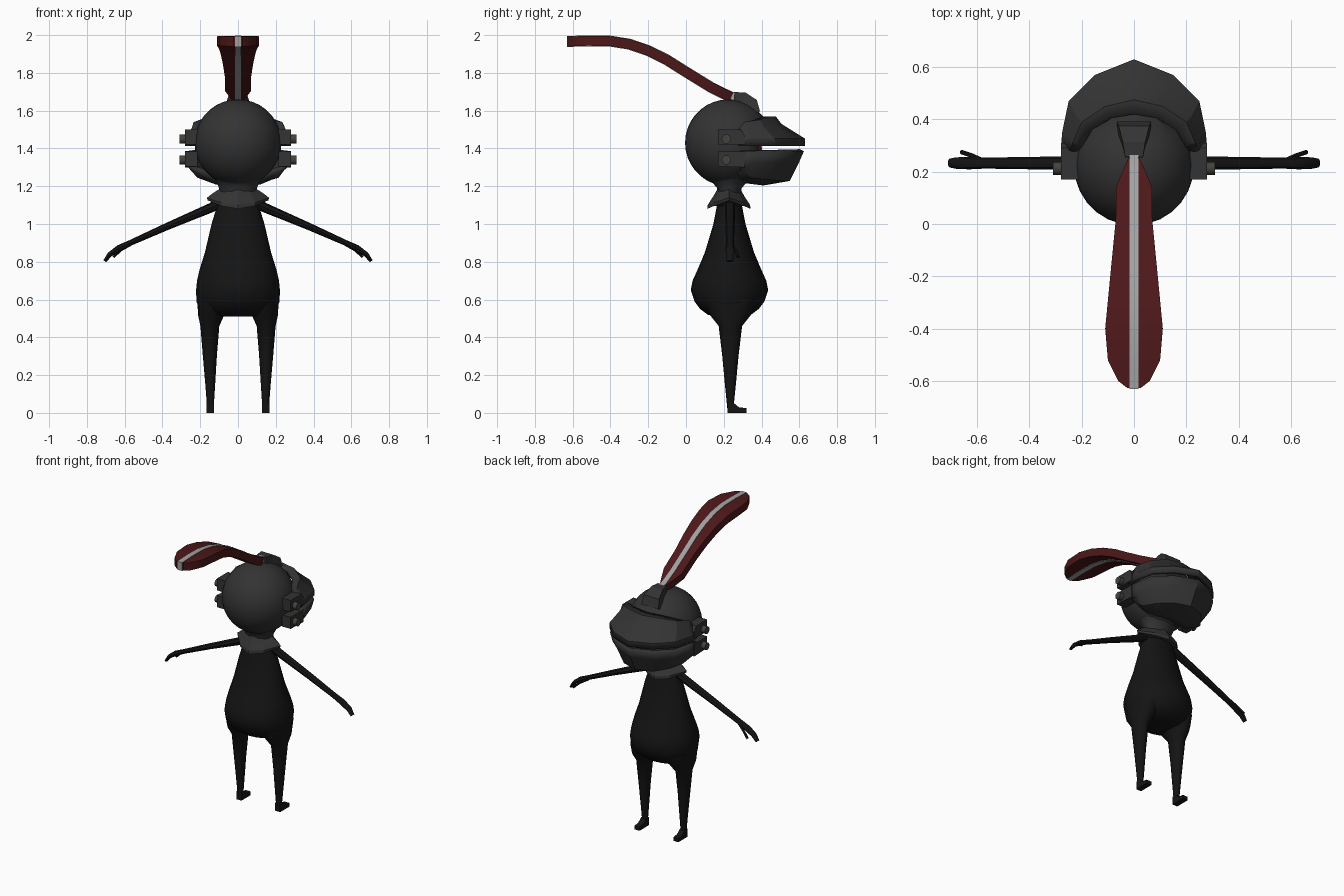
import bpy, bmesh, math
from mathutils import Vector as V

if "Cube" in bpy.data.objects:
    bpy.data.objects.remove(bpy.data.objects["Cube"])

def material(name, r, g, b):
    m = bpy.data.materials.new(name)
    m.diffuse_color = (r, g, b, 1)
    m.use_nodes = True
    m.node_tree.nodes["Principled BSDF"].inputs["Base Color"].default_value = m.diffuse_color
    return m

STEEL = material("dark_steel", .033, .033, .033)
CLOTH = material("black_cloth", .007, .007, .007)
RED = material("dark_red", .075, .009, .010)
QUILL = material("pale_quill", .36, .36, .36)
BOLT = material("bolt_metal", .06, .055, .045)

def finish(name, bm, mat, smooth=None, recalc=True):
    if recalc:
        bmesh.ops.recalc_face_normals(bm, faces=bm.faces[:])
    me = bpy.data.meshes.new(name)
    bm.to_mesh(me)
    bm.free()
    ob = bpy.data.objects.new(name, me)
    bpy.context.collection.objects.link(ob)
    me.materials.append(mat)
    if smooth:
        bpy.ops.object.select_all(action='DESELECT')
        ob.select_set(True)
        bpy.context.view_layer.objects.active = ob
        bpy.ops.object.shade_smooth_by_angle(angle=math.radians(smooth))
    return ob

def skin(bm, rings, closed=True):
    """Joins successive rows of points with quads."""
    rows = [[bm.verts.new(p) for p in r] for r in rings]
    n = len(rows[0])
    for a, b in zip(rows, rows[1:]):
        for i in range(n if closed else n - 1):
            j = (i + 1) % n
            bm.faces.new((a[i], a[j], b[j], b[i]))
    if closed:
        bm.faces.new(rows[0])
        bm.faces.new(rows[-1])

def loft(name, stations, side, seg, mat, smooth=None):
    """Tube through (point, half width along side, half depth); seg 4 is a box section."""
    pts = [V(s[0]) for s in stations]
    side = V(side)
    off, k = (math.pi / 4, math.sqrt(2)) if seg == 4 else (0, 1)
    rings = []
    for i, (p, (_, a, b)) in enumerate(zip(pts, stations)):
        t = pts[min(i + 1, len(pts) - 1)] - pts[max(i - 1, 0)]
        up = t.cross(side).normalized()
        angles = [off + 2 * math.pi * j / seg for j in range(seg)]
        rings.append([p + side * a * k * math.cos(w) + up * b * k * math.sin(w) for w in angles])
    bm = bmesh.new()
    skin(bm, rings)
    return finish(name, bm, mat, smooth)

def slab(name, profile, x0, x1, mat):
    """Side (y, z) profile extruded along x."""
    bm = bmesh.new()
    skin(bm, [[(x, y, z) for y, z in profile] for x in (x0, x1)])
    return finish(name, bm, mat)

def shell(name, half_rows, mat):
    """Symmetric plate from rows of right-half points, thickened inward."""
    rows = [[(-x, y, z) for x, y, z in r] + [(x, y, z) for x, y, z in r[-2::-1]] for r in half_rows]
    bm = bmesh.new()
    skin(bm, rows, closed=False)
    ob = finish(name, bm, mat, 25, recalc=False)
    m = ob.modifiers.new("thickness", 'SOLIDIFY')
    m.thickness, m.offset = .025, -1
    return ob

X, Y = (1, 0, 0), (0, 1, 0)
CY = .23

# Head: sphere with a flattened face hidden behind the visor
bm = bmesh.new()
bmesh.ops.create_uvsphere(bm, u_segments=28, v_segments=18, radius=.23)
for v in bm.verts:
    v.co += V((0, .225, 1.43))
    if 1.25 < v.co.z < 1.54:
        v.co.y = min(v.co.y, .38)
finish("head", bm, STEEL, 40)

# Neck and pointed collar
loft("neck", [((0, CY, z), a, b) for z, a, b in
     ((1.12, .09, .06), (1.19, .1, .065), (1.225, .115, .095), (1.27, .15, .14))], X, 16, STEEL, 40)
corners = [(.165, 0, 1.125), (.09, .08, 1.095), (0, .115, 1.08), (-.09, .08, 1.095),
           (-.165, 0, 1.125), (-.09, -.08, 1.095), (0, -.115, 1.08), (.09, -.08, 1.095)]
bm = bmesh.new()
skin(bm, [[(x * f, CY - .003 + y * g, z + (1.19 - z) * h) for x, y, z in corners]
          for f, g, h in ((.55, .5, 1), (.8, .72, .6), (1, .97, .2), (.97, 1, 0))])
finish("collar", bm, STEEL)

# Pear-shaped body
loft("body", [((0, CY, z), a, b) for z, a, b in
     ((1.13, .10, .06), (1.0, .14, .085), (.85, .175, .13), (.76, .203, .168), (.70, .217, .195),
      (.65, .222, .205), (.59, .22, .185), (.55, .205, .155), (.52, .165, .115), (.51, .10, .07))],
     X, 20, CLOTH, 50)

for s, tag in ((-1, "left"), (1, "right")):
    # Tapered leg and small foot
    loft(tag + "_leg", [((s * x, .235, z), a, b) for z, x, a, b in
         ((.60, .13, .085, .14), (.52, .142, .07, .11), (.46, .149, .05, .062), (.3, .149, .037, .043),
          (.15, .147, .026, .029), (.02, .146, .017, .016))], X, 12, CLOTH, 50)
    slab(tag + "_foot", [(.22, 0), (.32, 0), (.32, .025), (.28, .03), (.25, .055), (.22, .055)],
         s * .128, s * .166, CLOTH)

    # Arm with bent fingers and a thumb
    loft(tag + "_arm", [((s * x, .233, z), a, b) for x, z, a, b in
         ((.08, 1.115, .028, .028), (.15, 1.083, .027, .025), (.38, .985, .024, .019), (.57, .90, .021, .015),
          (.63, .872, .024, .017), (.68, .838, .022, .013), (.705, .803, .017, .009))],
         Y, 8, CLOTH, 40)
    loft(tag + "_thumb", [((s * x, y, z), .009, .008) for x, y, z in
         ((.57, .24, .89), (.62, .262, .862), (.66, .275, .825))], Y, 6, CLOTH, 40)

    # Visor hinge plates and bolts
    slab(tag + "_upper_hinge", [(.17, 1.42), (.17, 1.50), (.29, 1.50), (.31, 1.47), (.31, 1.42)],
         s * .215, s * .28, STEEL)
    slab(tag + "_lower_hinge", [(.17, 1.305), (.17, 1.385), (.31, 1.385), (.31, 1.30)],
         s * .215, s * .28, STEEL)
    for z, level in ((1.45, "upper"), (1.34, "lower")):
        loft(f"{tag}_{level}_bolt", [((s * x, .213, z), .025, .025) for x in (.26, .31)], Y, 10, BOLT, 40)

    # Eye behind the slit
    bm = bmesh.new()
    bmesh.ops.create_uvsphere(bm, u_segments=12, v_segments=8, radius=.03)
    bmesh.ops.translate(bm, verts=bm.verts[:], vec=(s * .09, .372, 1.40))
    finish(tag + "_eye", bm, RED, 60)

# Upper visor: raised brow rim sloping to a pointed lip
lip = [(.28, .28), (.275, .35), (.25, .47), (.15, .57), (0, .63)]
shell("upper_visor", [
    [(.215, .27, 1.49), (.195, .30, 1.52), (.16, .36, 1.55), (.09, .405, 1.57), (0, .42, 1.57)],
    [(.245, .28, 1.505), (.235, .31, 1.54), (.20, .39, 1.552), (.11, .45, 1.57), (0, .475, 1.57)],
    [(.255, .285, 1.495), (.247, .33, 1.50), (.218, .41, 1.515), (.12, .48, 1.53), (0, .505, 1.53)],
    [(x, y, 1.452) for x, y in lip],
    [(x, y, 1.412) for x, y in lip]], STEEL)

# Lower visor: jaw curving under to the neck
shell("lower_visor", [
    [(x, y * .985 + .004, 1.386) for x, y in lip],
    [(.278, .28, 1.315), (.268, .35, 1.32), (.235, .46, 1.325), (.14, .545, 1.33), (0, .60, 1.33)],
    [(.245, .29, 1.285), (.215, .34, 1.245), (.18, .43, 1.235), (.11, .515, 1.228), (0, .55, 1.228)],
    [(.21, .28, 1.28), (.16, .31, 1.235), (.12, .36, 1.21), (.07, .40, 1.205), (0, .415, 1.205)],
    [(.15, .27, 1.265), (.11, .29, 1.235), (.08, .305, 1.222), (.04, .32, 1.215), (0, .325, 1.215)]], STEEL)

# Plume holder on the crown
loft("plume_holder", [((0, y, z), a, b) for y, z, a, b in
     ((.375, 1.59, .065, .018), (.355, 1.64, .058, .026), (.305, 1.67, .043, .028), (.255, 1.672, .034, .026))],
     X, 4, STEEL)

# Plume: red vane with a pale quill through it, as (y, z, half width)
path = [(.24, 1.672, .022), (.20, 1.69, .04), (.13, 1.725, .068), (0, 1.805, .07), (-.1, 1.868, .08),
        (-.2, 1.918, .09), (-.3, 1.952, .10), (-.4, 1.968, .11), (-.52, 1.97, .10), (-.6, 1.967, .06),
        (-.627, 1.966, .025)]
loft("plume_vane", [((0, y, z), w, .026) for y, z, w in path], X, 4, RED, 30)
loft("plume_quill", [((0, y, z), .017, .029) for y, z, w in [(.29, 1.665, 0)] + path[:-1] + [(-.63, 1.966, 0)]],
     X, 4, QUILL, 30)
